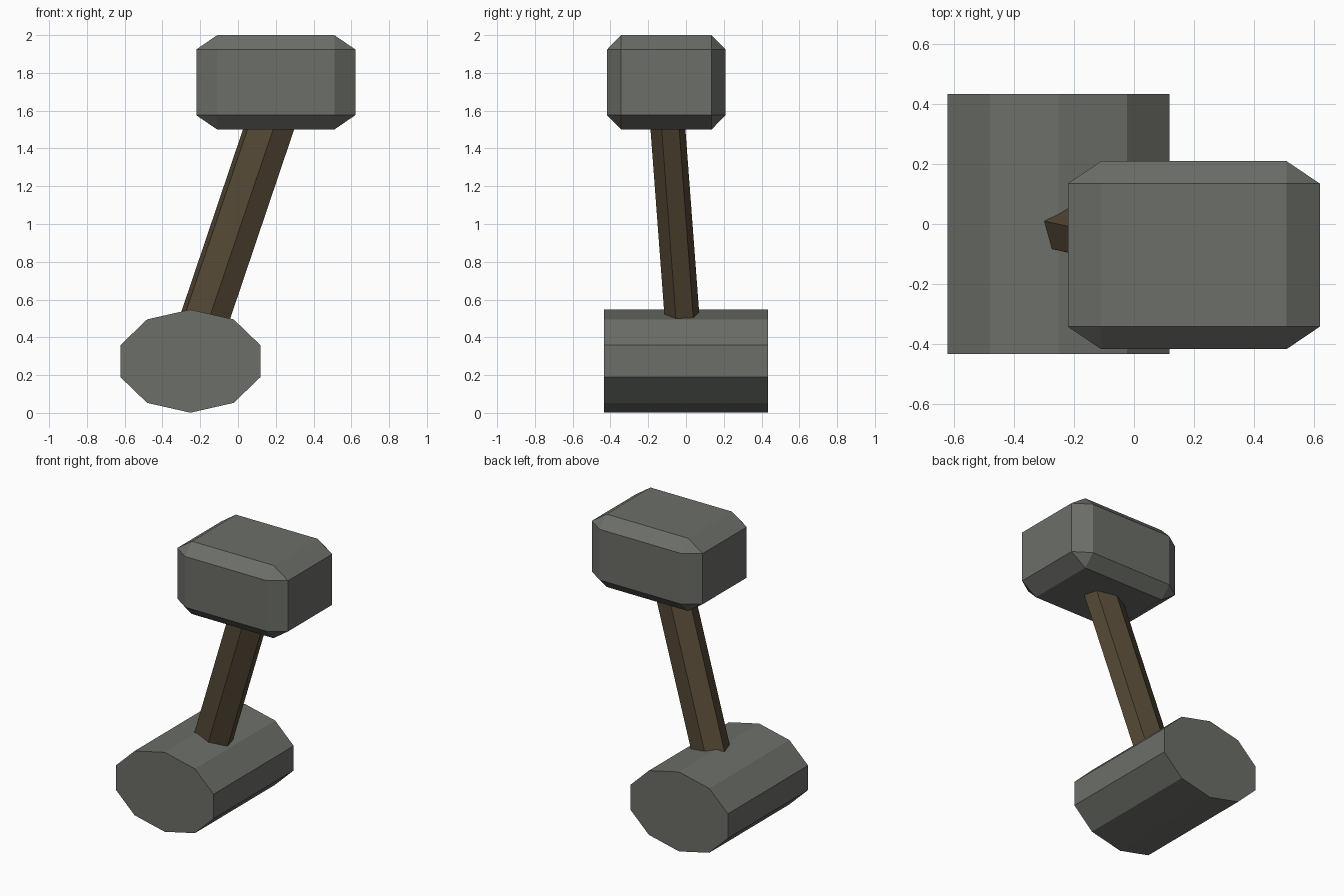
import bpy, bmesh, math
from itertools import product
from mathutils import Vector

if "Cube" in bpy.data.objects:
    bpy.data.objects.remove(bpy.data.objects["Cube"])


def material(name, rgb):
    m = bpy.data.materials.new(name)
    m.diffuse_color = (*rgb, 1)
    m.use_nodes = True
    m.node_tree.nodes["Principled BSDF"].inputs["Base Color"].default_value = m.diffuse_color
    return m


stone = material("dark grey stone", (0.150, 0.158, 0.140))
wood = material("dark brown wood", (0.092, 0.067, 0.037))


def finish(name, bm, mat):
    bmesh.ops.recalc_face_normals(bm, faces=bm.faces)
    mesh = bpy.data.meshes.new(name)
    bm.to_mesh(mesh)
    bm.free()
    mesh.materials.append(mat)
    obj = bpy.data.objects.new(name, mesh)
    bpy.context.collection.objects.link(obj)
    return obj


def prism(name, ring, sweep, mat):
    """Extrude a closed ring of points along a vector, capped at both ends."""
    bm = bmesh.new()
    face = bm.faces.new([bm.verts.new(p) for p in ring])
    ext = bmesh.ops.extrude_face_region(bm, geom=[face], use_keep_orig=True)
    moved = [g for g in ext["geom"] if isinstance(g, bmesh.types.BMVert)]
    bmesh.ops.translate(bm, verts=moved, vec=sweep)
    return finish(name, bm, mat)


def chamfered_block(name, centre, half, cut, mat):
    """Box with every edge chamfered by a per-axis amount."""
    bm = bmesh.new()
    for signs in product((-1, 1), repeat=3):
        for full in range(3):
            bm.verts.new([centre[a] + signs[a] * (half[a] - (0 if a == full else cut[a]))
                          for a in range(3)])
    bmesh.ops.convex_hull(bm, input=bm.verts)
    bmesh.ops.dissolve_limit(bm, angle_limit=math.radians(1),
                             verts=bm.verts, edges=bm.edges)
    return finish(name, bm, mat)


# Lower head: flattened ten-sided drum lying along y
drum = [Vector((-0.252 + 0.39 * math.sin(i * math.tau / 10), -0.435,
                0.274 + 0.273 * math.cos(i * math.tau / 10))) for i in range(10)]
prism("lower_head", drum, Vector((0, 0.87, 0)), stone)

# Upper head: chamfered stone block
chamfered_block("upper_head", (0.2, -0.104, 1.75), (0.421, 0.314, 0.25),
                (0.111, 0.075, 0.076), stone)

# Handle: leaning six-sided shaft, ends buried in both heads
slope = Vector((0.338, -0.075, 1))
start = Vector((0.1615, -0.0955, 1.5)) - slope * 1.22
a, c = Vector((-0.1355, 0.033, 0)), Vector((0.024, -0.0925, 0))
hexagon = [a, a + c, c, -a, -a - c, -c]
prism("handle", [start + p for p in hexagon], slope * 1.4, wood)
